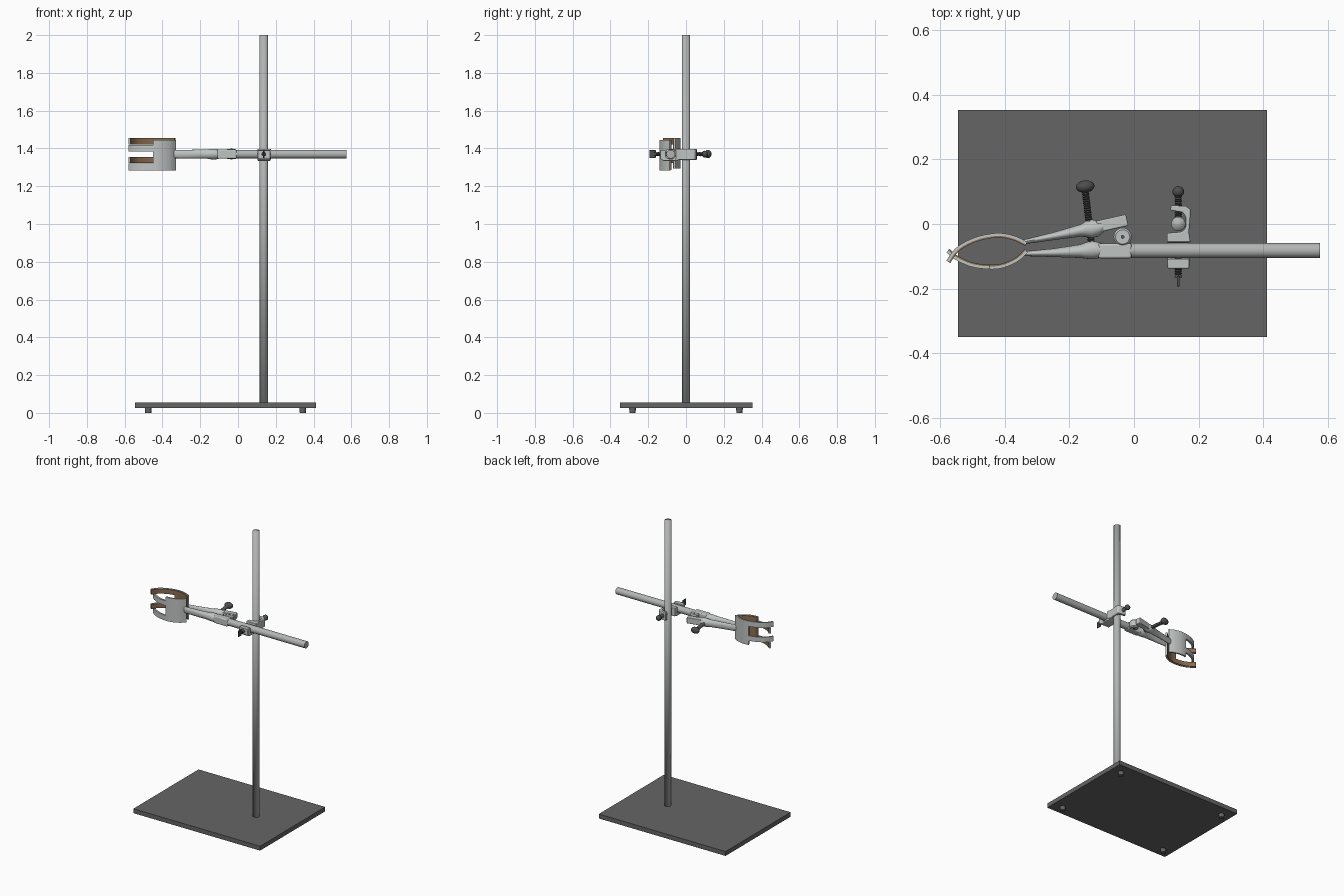
import bpy, bmesh, math
from mathutils import Vector, Matrix

if "Cube" in bpy.data.objects:
    bpy.data.objects.remove(bpy.data.objects["Cube"])

def material(name, r, g, b):
    m = bpy.data.materials.new(name)
    m.diffuse_color = (r, g, b, 1)
    m.use_nodes = True
    m.node_tree.nodes["Principled BSDF"].inputs["Base Color"].default_value = m.diffuse_color
    return m

STEEL = material("light steel", 0.52, 0.55, 0.54)
ROD = material("rod steel", 0.45, 0.46, 0.46)
BASE = material("dark grey base", 0.13, 0.13, 0.13)
SCREW = material("dark screw metal", 0.075, 0.075, 0.075)
CORK = material("brown cork", 0.25, 0.15, 0.08)
H = 1.37          # height of the clamp arm
PX = 0.137        # x of the upright rod
RY = -0.082       # y of the horizontal rod

def finish(name, bm, mat, smooth=40, bevel=0):
    bmesh.ops.recalc_face_normals(bm, faces=bm.faces)
    me = bpy.data.meshes.new(name)
    bm.to_mesh(me)
    bm.free()
    me.materials.append(mat)
    ob = bpy.data.objects.new(name, me)
    bpy.context.collection.objects.link(ob)
    if bevel:
        b = ob.modifiers.new("bevel", 'BEVEL')
        b.width, b.segments = bevel, 3
    if smooth == 180:
        me.polygons.foreach_set("use_smooth", [True] * len(me.polygons))
    elif smooth:
        bpy.ops.object.select_all(action='DESELECT')
        ob.select_set(True)
        bpy.context.view_layer.objects.active = ob
        bpy.ops.object.shade_smooth_by_angle(angle=math.radians(smooth))
    return ob

def skin(name, rings, mat, **kw):
    """Closed body through equal-sized rings of points."""
    bm = bmesh.new()
    vs = [[bm.verts.new(p) for p in ring] for ring in rings]
    n = len(vs[0])
    for a, b in zip(vs, vs[1:]):
        for i in range(n):
            j = (i + 1) % n
            bm.faces.new((a[i], a[j], b[j], b[i]))
    bm.faces.new(vs[0])
    bm.faces.new(vs[-1])
    return finish(name, bm, mat, **kw)

def lathe(name, start, direction, profile, mat, n=20, sx=1, sy=1, **kw):
    """Turned part: profile of (radius, distance along direction)."""
    M = Matrix.Translation(start) @ Vector(direction).to_track_quat('Z', 'Y').to_matrix().to_4x4()
    rings = [[M @ Vector((sx * r * math.cos(2 * math.pi * i / n), sy * r * math.sin(2 * math.pi * i / n), h))
              for i in range(n)] for r, h in profile]
    return skin(name, rings, mat, **kw)

def box(name, lo, hi, mat, bevel=0, rot=0):
    bm = bmesh.new()
    lo, hi = Vector(lo), Vector(hi)
    M = Matrix.Translation((lo + hi) / 2) @ Matrix.Rotation(rot, 4, 'Z') @ Matrix.Diagonal((*(hi - lo), 1))
    bmesh.ops.create_cube(bm, size=1, matrix=M)
    return finish(name, bm, mat, smooth=40 if bevel else 0, bevel=bevel)

def thread(r, length, pitch=0.007):
    out = []
    for i in range(int(length / pitch)):
        out += [(r, i * pitch), (r * 0.72, (i + 0.5) * pitch)]
    return out + [(r, length)]

def ball(r, length, n=10):
    """Flattened round knob profile."""
    return [(max(r * math.sin(math.pi * i / n), 0.0008), length * (1 - math.cos(math.pi * i / n)) / 2)
            for i in range(n + 1)]

# base plate and feet
box("base_plate", (-0.545, -0.35, 0.025), (0.412, 0.352, 0.055), BASE)
for x in (-0.475, 0.343):
    for y in (-0.283, 0.283):
        lathe("foot", (x, y, 0), (0, 0, 1), [(0.016, 0), (0.018, 0.026)], BASE)

# rods
lathe("upright_rod", (PX, 0, 0.05), (0, 0, 1), [(0.022, 0), (0.022, 1.95)], ROD, n=28, smooth=180)
lathe("horizontal_rod", (-0.02, RY, H), (1, 0, 0), [(0.023, 0), (0.023, 0.595)], ROD, n=28)

# boss head: one hook round the upright, one under the horizontal rod
def hook(name, outline, to3d, a, b):
    return skin(name, [[to3d(u, v, w) for u, v in outline] for w in (a, b)], STEEL, bevel=0.004)

hook("upright_hook",
     [(0.102, -0.056), (0.175, -0.056), (0.170, -0.025), (0.174, 0.02), (0.175, 0.045), (0.160, 0.055),
      (0.115, 0.058), (0.112, 0.042), (0.150, 0.036), (0.160, 0.022), (0.160, -0.012), (0.148, -0.024),
      (0.102, -0.028)],
     lambda u, v, w: (u, v, w), H - 0.030, H + 0.027)
hook("rod_hook",
     [(-0.030, H + 0.02), (-0.030, H - 0.028), (-0.050, H - 0.036), (-0.120, H - 0.036), (-0.138, H - 0.022),
      (-0.138, H + 0.020), (-0.108, H + 0.020), (-0.106, H - 0.018), (-0.090, H - 0.025),
      (-0.070, H - 0.025), (-0.058, H - 0.014), (-0.056, H + 0.02)],
     lambda u, v, w: (w, u, v), 0.104, 0.171)

# boss screws with thumb knobs
lathe("back_boss_screw", (PX, 0.022, H), (0, 1, 0), thread(0.012, 0.07), SCREW)
lathe("back_boss_knob", (PX, 0.083, H), (0, 1, 0), ball(0.018, 0.034), SCREW)
lathe("front_boss_screw", (PX, -0.104, H), (0, -1, 0), thread(0.012, 0.062), SCREW)
box("front_boss_thumb_tab", (PX - 0.004, -0.194, H - 0.021), (PX + 0.004, -0.160, H + 0.021), SCREW, bevel=0.003)

# clamp arms: flattened tapering bodies
def arm(name, sections):
    n = 20
    rings = [[(x, y + ry * math.cos(2 * math.pi * i / n), H + rz * math.sin(2 * math.pi * i / n))
              for i in range(n)] for x, y, ry, rz in sections]
    return skin(name, rings, STEEL)

arm("back_arm", [(-0.345, -0.056, .007, .022), (-0.25, -0.038, .012, .023), (-0.165, -0.020, .019, .024),
                 (-0.150, -0.016, .024, .027), (-0.130, -0.015, .029, .028), (-0.110, -0.014, .024, .027),
                 (-0.095, -0.008, .018, .022)])
arm("front_arm", [(-0.345, -0.092, .007, .022), (-0.25, -0.089, .013, .023), (-0.165, -0.084, .021, .024),
                  (-0.150, -0.082, .025, .027), (-0.130, -0.080, .029, .028), (-0.110, -0.081, .025, .027),
                  (-0.095, -0.082, .021, .022)])
box("front_arm_block", (-0.110, -0.106, H - 0.024), (-0.008, -0.060, H + 0.024), STEEL, bevel=0.006)
box("back_arm_block", (-0.115, -0.016, H - 0.020), (-0.020, 0.020, H + 0.020), STEEL, bevel=0.004, rot=0.22)
lathe("pivot_lug", (-0.035, -0.040, H - 0.026), (0, 0, 1),
      [(0.022, 0), (0.028, 0.006), (0.028, 0.046), (0.022, 0.053)], STEEL, n=24)
lathe("pivot_pin", (-0.035, -0.040, H - 0.029), (0, 0, 1), [(0.006, 0), (0.006, 0.058)], SCREW, n=12)

# arm adjusting screw
A, B = Vector((-0.130, -0.075, H)), Vector((-0.152, 0.113, H))
lathe("arm_screw", A, B - A, thread(0.012, (B - A).length), SCREW)
lathe("arm_knob", (-0.149, 0.097, H), B - A, ball(0.029, 0.038), SCREW, sx=1, sy=0.75)

# gripping jaws: curved palm plates splitting into two prongs, lined with cork
def spline(pts, steps=6):
    p = [Vector(q) for q in pts]
    p = [2 * p[0] - p[1]] + p + [2 * p[-1] - p[-2]]
    out = []
    for i in range(1, len(p) - 2):
        a, b, c, d = p[i - 1:i + 3]
        for k in range(steps):
            t = k / steps
            out.append(0.5 * (2 * b + (c - a) * t + (2 * a - 5 * b + 4 * c - d) * t * t
                              + (3 * b - a - 3 * c + d) * t ** 3))
    return out + [p[-2]]

def strip(name, path, o0, o1, z0, z1, mat, bevel=0):
    rings = []
    for i, p in enumerate(path):
        t = (path[min(i + 1, len(path) - 1)] - path[max(i - 1, 0)]).normalized()
        nrm = Vector((-t.y, t.x))
        a, b = p + nrm * o0, p + nrm * o1
        rings.append([(*a, z0), (*b, z0), (*b, z1), (*a, z1)])
    skin(name, rings, mat, bevel=bevel)

def jaw(side, pts, inward, palm, prongs):
    path = spline(pts)
    k = next(i for i, p in enumerate(path) if p.x < -0.44)
    for part, sub, spans in (("palm", path[:k + 1], [palm]), ("prong", path[k:], prongs)):
        for z0, z1 in spans:
            strip(f"{side}_jaw_{part}", sub, -inward * 0.005, inward * 0.004, z0, z1, STEEL)
            strip(f"{side}_cork_{part}", sub, inward * 0.004, inward * 0.009, z0 + 0.002, z1 - 0.002, CORK)

jaw("back", [(-0.332, -0.060), (-0.37, -0.042), (-0.42, -0.033), (-0.48, -0.043), (-0.53, -0.065),
             (-0.557, -0.088), (-0.576, -0.116)], 1,
    (1.293, 1.456), [(1.420, 1.456), (1.322, 1.356)])
jaw("front", [(-0.332, -0.084), (-0.36, -0.110), (-0.40, -0.129), (-0.44, -0.135), (-0.50, -0.128),
              (-0.55, -0.106), (-0.577, -0.084)], -1,
    (1.284, 1.446), [(1.284, 1.319), (1.385, 1.419)])
